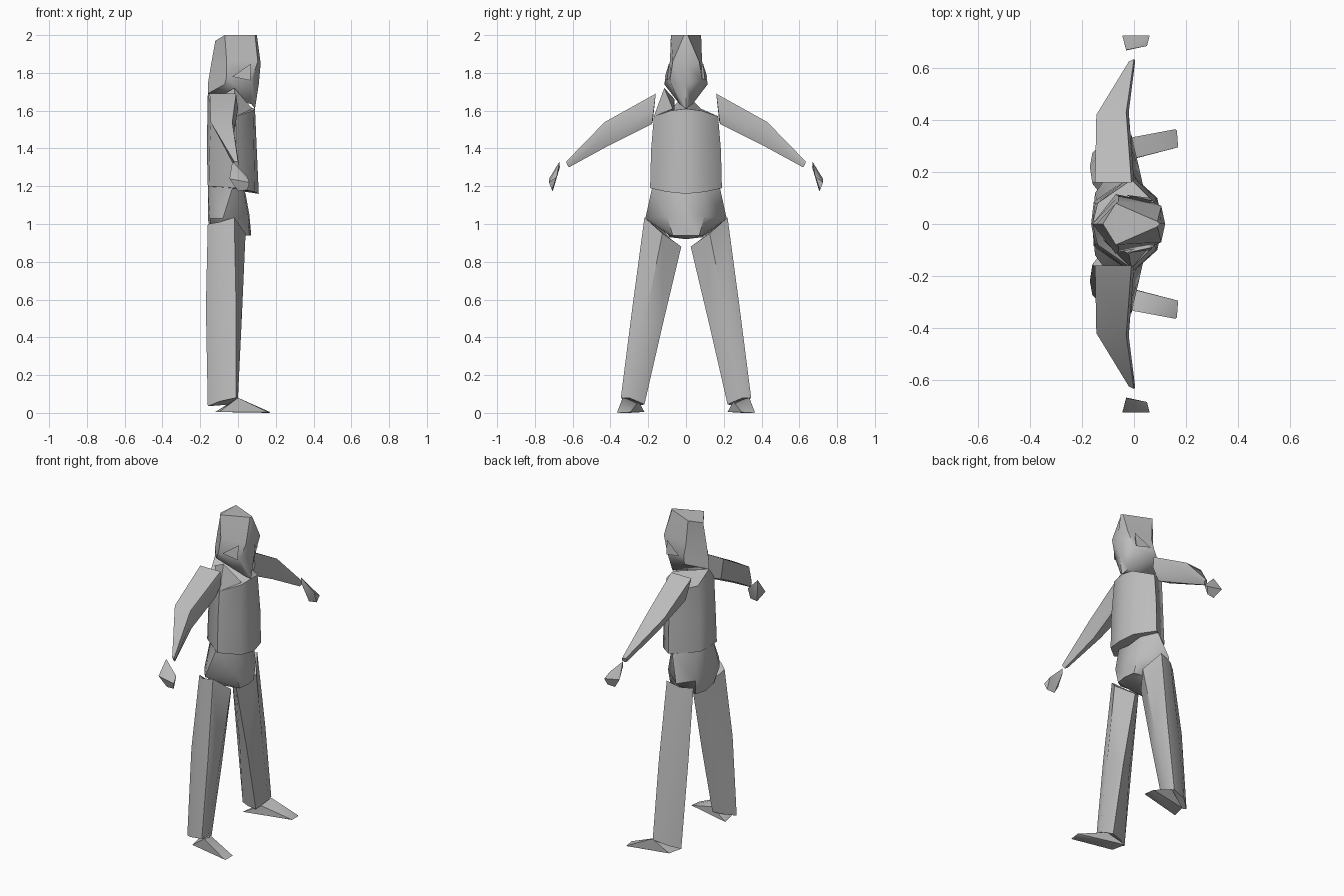
import bpy, bmesh, math

grey = bpy.data.materials.new("plain grey")
grey.diffuse_color = (0.5, 0.5, 0.5, 1)


def finish(name, bm):
    bmesh.ops.recalc_face_normals(bm, faces=bm.faces)
    mesh = bpy.data.meshes.new(name)
    bm.to_mesh(mesh)
    bm.free()
    mesh.materials.append(grey)
    ob = bpy.data.objects.new(name, mesh)
    bpy.context.collection.objects.link(ob)
    bpy.ops.object.select_all(action='DESELECT')
    ob.select_set(True)
    bpy.context.view_layer.objects.active = ob
    bpy.ops.object.shade_smooth_by_angle(angle=math.radians(50))


def loft(name, rings, side=1):
    """Skin a closed tube through the rings and cap both ends."""
    bm = bmesh.new()
    loops = [[bm.verts.new((x, y * side, z)) for x, y, z in r] for r in rings]
    n = len(loops[0])
    for a, b in zip(loops, loops[1:]):
        for i in range(n):
            j = (i + 1) % n
            bm.faces.new((a[i], a[j], b[j], b[i]))
    caps = [bm.faces.new(loops[0]), bm.faces.new(loops[-1])]
    bmesh.ops.triangulate(bm, faces=caps)
    finish(name, bm)


def hull(name, points, side=1):
    bm = bmesh.new()
    for x, y, z in points:
        bm.verts.new((x, y * side, z))
    bmesh.ops.convex_hull(bm, input=bm.verts[:])
    finish(name, bm)


def both(half):
    """Complete a half ring (front to back) with its mirror image."""
    return half + [(x, -y, z) for x, y, z in reversed(half) if y > 0]


# Head, from crown to jaw; the crown narrows to a point at the brow
loft("head", [both(r) for r in (
    [(.10, 0, 2), (.09, .01, 2), (-.07, .08, 2), (-.12, 0, 1.97)],
    [(.12, 0, 1.85), (.105, .07, 1.86), (-.06, .085, 1.86), (-.145, 0, 1.83)],
    [(.11, 0, 1.74), (.07, .085, 1.76), (-.06, .108, 1.78), (-.16, 0, 1.74)],
    [(.09, 0, 1.61), (.07, .035, 1.635), (-.07, .115, 1.74), (-.16, 0, 1.69)],
)])

# Neck slope on one shoulder
hull("collar", [(-.02, -.115, 1.72), (.075, -.07, 1.61), (-.01, -.17, 1.57), (-.12, -.06, 1.66),
                (-.02, -.06, 1.60)])

# Torso
loft("torso", [both(r) for r in (
    [(.11, 0, 1.16), (.09, .10, 1.17), (-.01, .19, 1.19), (-.155, .085, 1.2), (-.16, 0, 1.2)],
    [(.10, 0, 1.38), (.085, .10, 1.38), (-.01, .185, 1.39), (-.15, .08, 1.4), (-.165, 0, 1.4)],
    [(.09, 0, 1.61), (.08, .08, 1.60), (-.01, .17, 1.57), (-.14, .08, 1.61), (-.16, 0, 1.69)],
)])

# Hips
loft("hips", [both(r) for r in (
    [(.04, 0, 1.16), (.03, .10, 1.18), (-.03, .18, 1.19), (-.14, .075, 1.2), (-.16, 0, 1.2)],
    [(.06, 0, 1.05), (.055, .10, 1.04), (-.08, .215, 1.03), (-.15, .12, 1.03), (-.16, 0, 1.03)],
    [(.07, 0, .94), (.06, .07, .94), (-.03, .09, .94), (-.13, .09, .93), (-.14, 0, .92)],
)])

for s, tag in ((1, "left"), (-1, "right")):
    # Ear
    hull(tag + "_ear", [(.07, .09, 1.85), (.065, .10, 1.76), (-.03, .112, 1.78),
                        (.05, .07, 1.79)], s)

    # Arm, from shoulder over elbow to wrist
    loft(tag + "_arm", [
        [(-.15, .16, 1.69), (-.01, .16, 1.69), (0, .17, 1.61), (-.03, .18, 1.53), (-.12, .175, 1.55)],
        [(-.145, .42, 1.54), (-.03, .43, 1.54), (-.02, .43, 1.48), (-.04, .40, 1.42), (-.085, .40, 1.43)],
        [(-.02, .625, 1.33), (0, .635, 1.33), (.005, .63, 1.315), (-.005, .62, 1.30), (-.02, .615, 1.305)],
    ], s)

    # Hand
    hull(tag + "_hand", [(-.03, .67, 1.33), (.05, .685, 1.25), (.06, .725, 1.22),
                         (.05, .71, 1.18), (0, .705, 1.175), (-.045, .725, 1.24),
                         (-.03, .668, 1.30)], s)

    # Leg, from thigh to ankle
    loft(tag + "_leg", [
        [(-.10, .205, 1.01), (-.02, .22, 1.035), (.04, .125, .95), (-.03, .025, .88),
         (-.10, .08, .92), (-.16, .155, 1.0)],
        [(-.10, .27, .55), (-.01, .285, .55), (.02, .215, .5), (-.025, .125, .46),
         (-.10, .16, .46), (-.17, .22, .56)],
        [(-.10, .325, .06), (-.01, .345, .08), (0, .30, .08), (-.03, .22, .045),
         (-.10, .24, .04), (-.16, .275, .035)],
    ], s)

    # Foot
    hull(tag + "_foot", [(0, .335, .08), (-.01, .25, .06), (.16, .365, .004), (.17, .295, .004),
                         (.165, .36, 0), (.165, .30, 0), (-.12, .22, .005), (-.10, .31, .005)], s)
